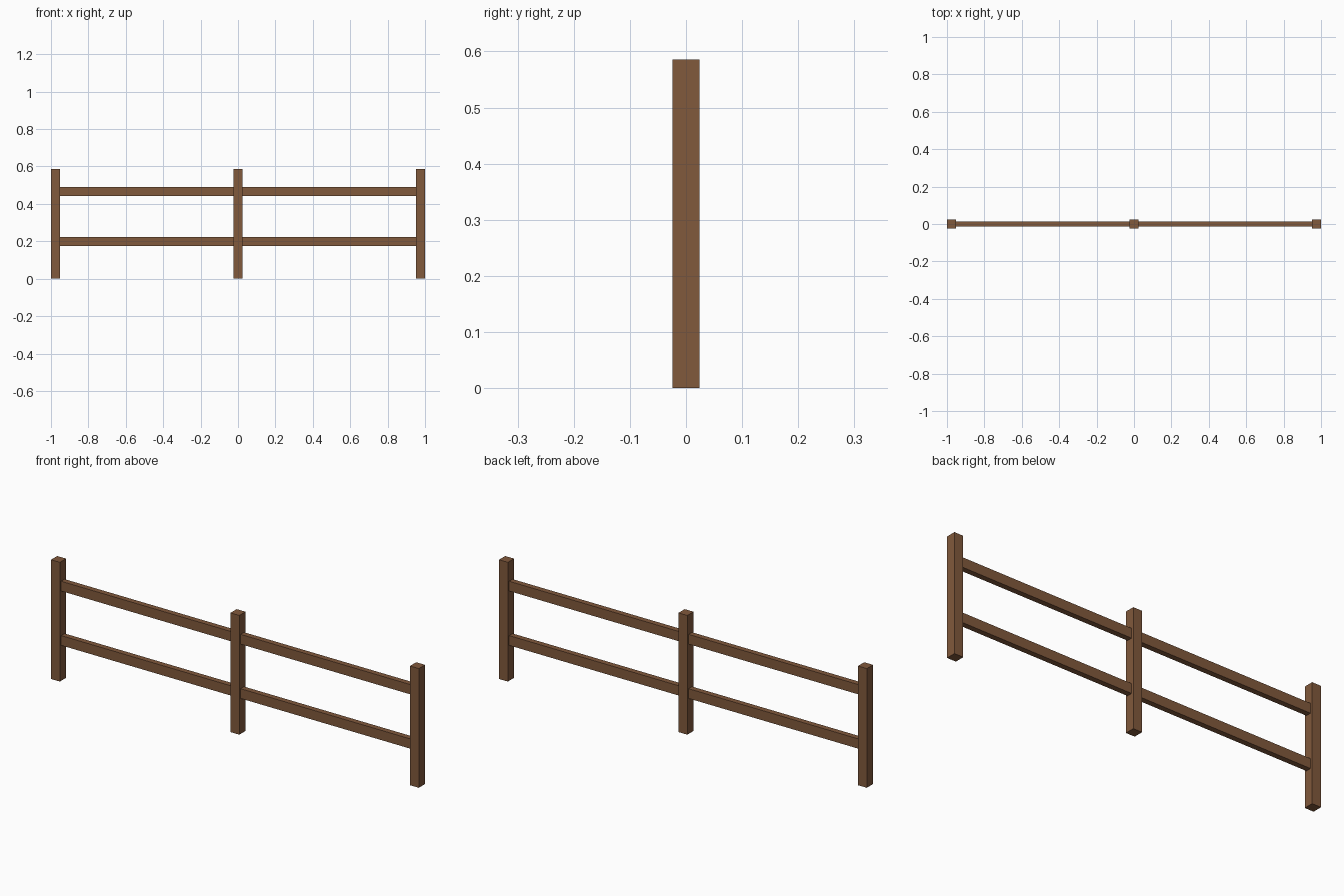
import bpy

# Remove the default cube
cube = bpy.data.objects.get("Cube")
if cube:
    bpy.data.objects.remove(cube, do_unlink=True)

POST_WIDTH = 0.048
POST_HEIGHT = 0.586
POST_X = 1 - POST_WIDTH / 2
RAIL_DEPTH = 0.027
RAIL_HEIGHT = 0.048

# Brown wood
wood = bpy.data.materials.new("brown_wood")
wood.use_nodes = True
colour = (0.22, 0.10, 0.045, 1)
wood.diffuse_color = colour
wood.node_tree.nodes["Principled BSDF"].inputs["Base Color"].default_value = colour


def box(name, size, centre):
    bpy.ops.mesh.primitive_cube_add(size=1, location=centre)
    obj = bpy.context.object
    obj.name = name
    obj.scale = size
    bpy.ops.object.transform_apply(location=False, rotation=False, scale=True)
    obj.data.materials.append(wood)
    return obj


# Upright posts
for name, x in (("right_post", -POST_X), ("middle_post", 0), ("left_post", POST_X)):
    box(name, (POST_WIDTH, POST_WIDTH, POST_HEIGHT), (x, 0, POST_HEIGHT / 2))

# Horizontal rails, running into the end posts
for name, z in (("lower_rail", 0.198), ("upper_rail", 0.465)):
    box(name, (2 * POST_X, RAIL_DEPTH, RAIL_HEIGHT), (0, 0, z))
